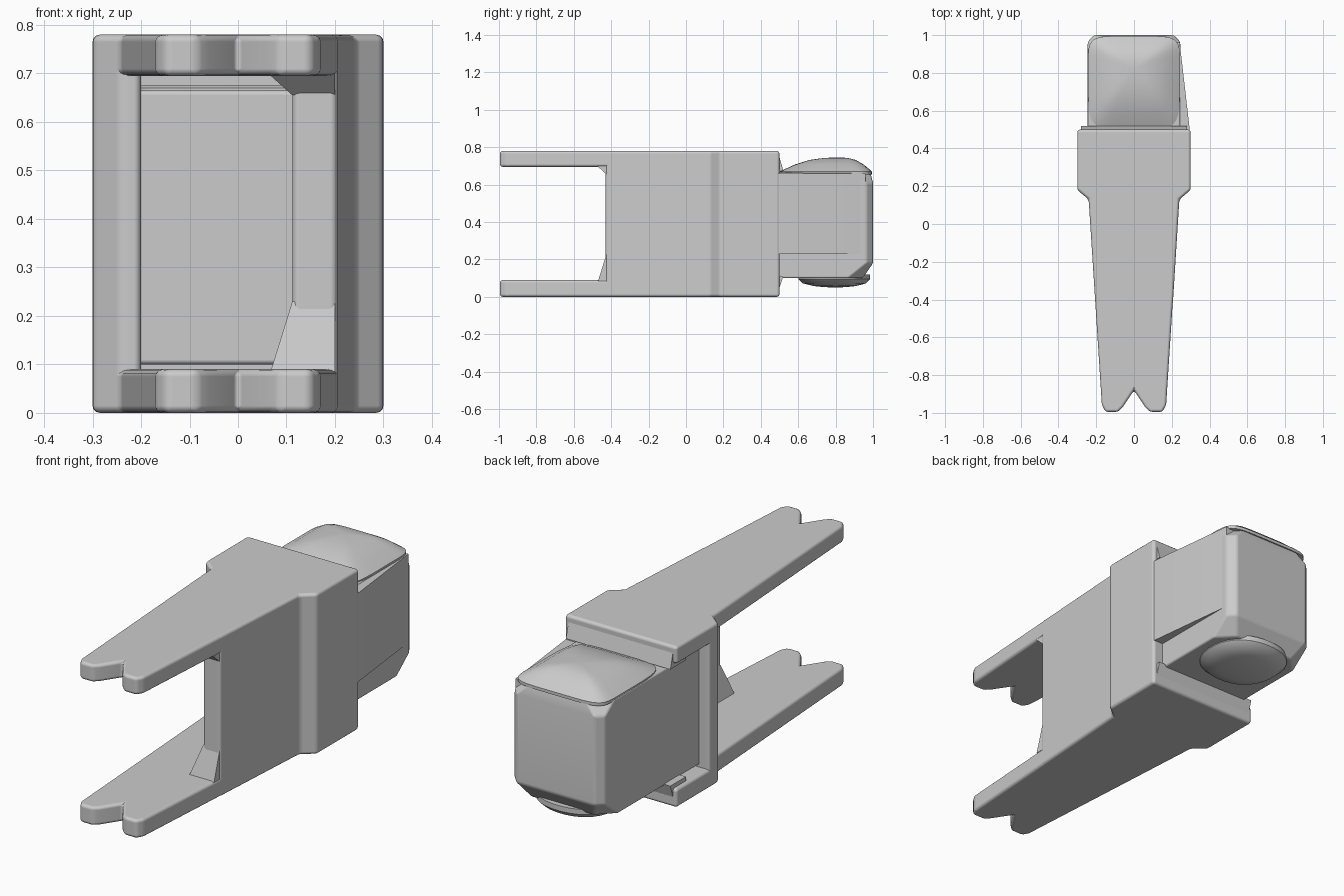
import bpy, math

cube = bpy.data.objects.get("Cube")
if cube:
    bpy.data.objects.remove(cube, do_unlink=True)

grey = bpy.data.materials.new("plain_grey")
grey.use_nodes = True
COLOUR = (0.6, 0.6, 0.6, 1)
grey.diffuse_color = COLOUR
grey.node_tree.nodes["Principled BSDF"].inputs["Base Color"].default_value = COLOUR


def loft(name, rings, bevel=0.0):
    """Skin a stack of equal rings and cap both ends."""
    n = len(rings[0])
    verts = [p for r in rings for p in r]
    faces = [tuple(range(n)), tuple(range(len(verts) - n, len(verts)))]
    for k in range(len(rings) - 1):
        a, b = k * n, (k + 1) * n
        faces += [(a + i, a + (i + 1) % n, b + (i + 1) % n, b + i) for i in range(n)]
    mesh = bpy.data.meshes.new(name)
    mesh.from_pydata(verts, [], faces)
    mesh.materials.append(grey)
    obj = bpy.data.objects.new(name, mesh)
    bpy.context.collection.objects.link(obj)
    bpy.ops.object.select_all(action='DESELECT')
    obj.select_set(True)
    bpy.context.view_layer.objects.active = obj
    bpy.ops.object.mode_set(mode='EDIT')
    bpy.ops.mesh.select_all(action='SELECT')
    bpy.ops.mesh.normals_make_consistent(inside=False)
    bpy.ops.object.mode_set(mode='OBJECT')
    bpy.ops.object.shade_smooth_by_angle(angle=math.radians(35))
    if bevel:
        mod = obj.modifiers.new("rounded_edges", 'BEVEL')
        mod.width = bevel
        mod.segments = 3
        mod.limit_method = 'ANGLE'
        mod.angle_limit = math.radians(20)
        mod.harden_normals = True
    return obj


def at(outline, z):
    return [(x, y, z) for x, y in outline]


def prism(name, outline, z0, z1, bevel=0.0):
    return loft(name, [at(outline, z0), at(outline, z1)], bevel)


# Forked plates, each widening into the collar
half = [(0.06, -0.97), (0.085, -0.995), (0.15, -0.995), (0.17, -0.96),
        (0.24, 0.13), (0.3, 0.18), (0.3, 0.5)]
plate = [(0, -0.88)] + half + [(-x, y) for x, y in reversed(half)]
prism("lower_fork_plate", plate, 0, 0.09, 0.015)
prism("upper_fork_plate", plate, 0.695, 0.78, 0.015)

# Closed wall on one side, narrow post on the other
prism("side_wall", [(0.112, -0.43), (0.205, -0.43), (0.24, 0.13), (0.3, 0.18),
                    (0.3, 0.5), (0.112, 0.5)], 0, 0.78, 0.015)
prism("open_side_post", [(-0.2, 0.13), (-0.24, 0.13), (-0.3, 0.18),
                         (-0.3, 0.25), (-0.2, 0.25)], 0, 0.78, 0.015)


# Gussets where the wall meets the plates
def gusset(name, z_tip, z_plate, reach, spread):
    rings = []
    for z, dy, dx in ((z_tip, 0, 0), (z_plate, reach, spread)):
        rings.append([(0.112 - dx, -0.425 - dy, z), (0.2, -0.425 - dy, z),
                      (0.2, 0.2, z), (0.112 - dx, 0.2, z)])
    loft(name, rings)


gusset("lower_gusset", 0.23, 0.085, 0.045, 0.045)
gusset("upper_gusset", 0.655, 0.70, 0.05, 0.05)


# Rear block with cut corners
def block_ring(z, back, cut):
    w = 0.245
    return at([(-w, 0.2), (w, 0.2), (w, back - cut), (w - cut, back),
               (cut - w, back), (-w, back - cut)], z)


loft("rear_block", [block_ring(0.1, 0.945, 0.08), block_ring(0.18, 1, 0.035),
                    block_ring(0.61, 1, 0.035), block_ring(0.665, 0.985, 0.09)], 0.01)

# Tapered cheek running from the collar to the back of the block
prism("side_cheek", [(0.2, 0.4), (0.295, 0.4), (0.295, 0.5), (0.242, 0.96),
                     (0.2, 0.96)], 0.23, 0.66)

# Short sloped lips behind the collar
for name, z0, z1, y0, y1 in (("lower_lip", 0.02, 0.11, 0.49, 0.52),
                             ("upper_lip", 0.765, 0.675, 0.495, 0.52)):
    loft(name, [at([(-0.28, 0.4), (0.28, 0.4), (0.28, y), (-0.28, y)], z)
                for z, y in ((z0, y0), (z1, y1))])


# Domes above and below the block
def dome(name, centre, rx, front, back, power, steps, count=32):
    rings = []
    for scale, z in steps:
        ring = []
        for i in range(count):
            a = math.tau * (i + 0.5) / count
            c, s = math.cos(a), math.sin(a)
            ry = back if s > 0 else front
            ring.append((scale * rx * math.copysign(abs(c) ** power, c),
                         centre + scale * ry * math.copysign(abs(s) ** power, s), z))
        rings.append(ring)
    loft(name, rings)


dome("top_dome", 0.82, 0.243, 0.32, 0.175, 0.35,
     [(1, 0.655), (1, 0.67), (0.75, 0.707), (0.5, 0.732), (0.25, 0.743), (0.05, 0.745)])
dome("bottom_dome", 0.8, 0.2, 0.2, 0.185, 0.9,
     [(1, 0.12), (1, 0.095), (0.88, 0.072), (0.6, 0.058), (0.3, 0.052), (0.05, 0.05)])
